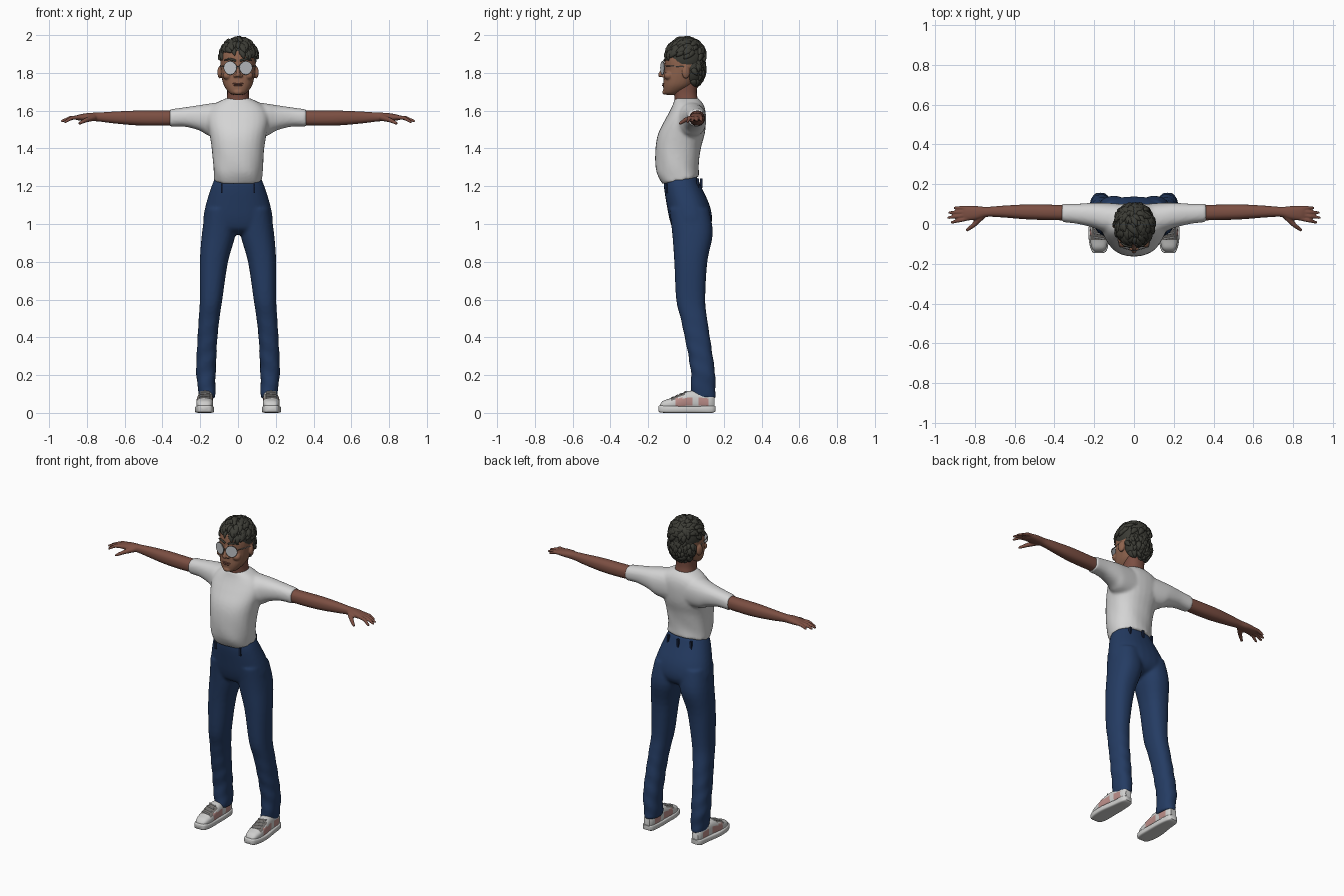
import bpy, bmesh, math, random
from mathutils import Vector, Matrix

random.seed(4)
if "Cube" in bpy.data.objects:
    bpy.data.objects.remove(bpy.data.objects["Cube"])


def material(name, r, g, b):
    m = bpy.data.materials.new(name)
    m.use_nodes = True
    m.diffuse_color = (r, g, b, 1)
    node = next(n for n in m.node_tree.nodes if n.type == "BSDF_PRINCIPLED")
    node.inputs["Base Color"].default_value = (r, g, b, 1)
    node.inputs["Roughness"].default_value = 0.8
    return m


HAIR = material("dark hair", .045, .045, .036)
FACE = material("face skin", .27, .125, .075)
SKIN = material("arm skin", .20, .078, .055)
SHIRT = material("white cotton", .66, .66, .66)
DENIM = material("navy denim", .018, .045, .125)
NAVY = material("dark navy", .008, .016, .045)
SHOE = material("shoe white", .62, .62, .61)
PINK = material("shoe pink", .50, .27, .25)
GREY = material("lace grey", .17, .16, .15)
LENS = material("lens silver", .52, .54, .56)


def spline(rows, steps=4):
    """Catmull-Rom interpolation of the section rows."""
    out = []
    for i in range(len(rows) - 1):
        a, b, c, d = (rows[max(0, min(len(rows) - 1, i + k))] for k in (-1, 0, 1, 2))
        for s in range(steps):
            t = s / steps
            out.append([.5 * (2*q + (r - p)*t + (2*p - 5*q + 4*r - s4)*t*t + (3*q - p - 3*r + s4)*t**3)
                        for p, q, r, s4 in zip(a, b, c, d)])
    return out + [list(rows[-1])]


def loft(bm, rows, axis="z", e=2.3, n=28, side=1, wrinkle=None):
    """Rows are (position, low a, high a, low b, high b) along the axis."""
    rings = []
    for t, a0, a1, b0, b1 in spline(rows):
        ring = []
        for k in range(n):
            ang = math.tau * k / n
            c, s = math.cos(ang), math.sin(ang)
            f = 1 + (wrinkle(t, ang) if wrinkle else 0)
            a = (a0 + a1)/2 + f*(a1 - a0)/2 * math.copysign(abs(c)**(2/e), c)
            b = (b0 + b1)/2 + f*(b1 - b0)/2 * math.copysign(abs(s)**(2/e), s)
            p = {"z": (a, b, t), "x": (t, a, b), "y": (a, t, b)}[axis]
            ring.append(bm.verts.new((p[0]*side, p[1], p[2])))
        rings.append(ring)
    for r, q in zip(rings, rings[1:]):
        for k in range(n):
            bm.faces.new((r[k], r[(k+1) % n], q[(k+1) % n], q[k]))
    bm.faces.new(rings[0])
    bm.faces.new(rings[-1])


def ball(bm, loc, size, rot=None, sub=3):
    m = Matrix.Translation(loc) @ (rot or Matrix()) @ Matrix.Diagonal((*size, 1))
    return bmesh.ops.create_icosphere(bm, subdivisions=sub, radius=1, matrix=m)["verts"]


def capsule(bm, p, q, r1, r2):
    p, q = Vector(p), Vector(q)
    m = Matrix.Translation((p + q)/2) @ (q - p).to_track_quat("Z", "Y").to_matrix().to_4x4()
    bmesh.ops.create_cone(bm, cap_ends=True, segments=12, radius1=r1, radius2=r2,
                          depth=(q - p).length, matrix=m)
    ball(bm, p, (r1,)*3, sub=2)
    ball(bm, q, (r2,)*3, sub=2)


def finish(name, bm, mats, voxel=0, smooth=0, rule=None):
    bmesh.ops.recalc_face_normals(bm, faces=bm.faces)
    if rule:
        for f in bm.faces:
            f.material_index = rule(f.calc_center_median(), f.normal)
    me = bpy.data.meshes.new(name)
    bm.to_mesh(me)
    bm.free()
    ob = bpy.data.objects.new(name, me)
    bpy.context.collection.objects.link(ob)
    for m in mats:
        me.materials.append(m)
    bpy.ops.object.select_all(action="DESELECT")
    ob.select_set(True)
    bpy.context.view_layer.objects.active = ob
    if voxel:
        r = ob.modifiers.new("fuse", "REMESH")
        r.mode, r.voxel_size, r.use_smooth_shade = "VOXEL", voxel, True
        s = ob.modifiers.new("soften", "SMOOTH")
        s.factor, s.iterations = .5, smooth
    else:
        bpy.ops.object.shade_smooth_by_angle(angle=math.radians(50))
    return ob


# Shirt: torso with short sleeves, hem dipping towards the front
bm = bmesh.new()
loft(bm, [(z, -w, w, lo, hi) for z, w, lo, hi in (
    (1.235, .128, -.125, .068), (1.30, .131, -.157, .067), (1.40, .139, -.162, .08),
    (1.48, .152, -.147, .10), (1.55, .165, -.112, .106), (1.60, .155, -.085, .103),
    (1.637, .12, -.068, .09), (1.665, .066, -.06, .067))],
    wrinkle=lambda z, a: .018*math.sin(5*a + 30*z)*max(0, min(1, (1.42 - z)*8)))
for v in bm.verts:
    v.co.z += .2 * v.co.y * max(0, min(1, (1.45 - v.co.z)/.2))
for s in (1, -1):
    loft(bm, [(.04, -.06, .10, 1.45, 1.652), (.15, -.04, .107, 1.465, 1.638), (.2, -.02, .107, 1.493, 1.63),
              (.28, 0, .102, 1.515, 1.618), (.362, .01, .102, 1.515, 1.607)], "x", side=s)
finish("shirt", bm, [SHIRT], .009, 5)

# Trousers: hips fused with two legs, creased below the knee
bm = bmesh.new()
loft(bm, [(z, -w, w, lo, hi) for z, w, lo, hi in (
    (1.25, .118, -.112, .058), (1.2, .14, -.117, .08), (1.1, .171, -.102, .125),
    (1.02, .184, -.086, .138), (.97, .17, -.065, .115), (.945, .09, -.02, .06))])
for s in (1, -1):
    loft(bm, [(1.08, .01, .172, -.088, .122), (.95, .012, .191, -.073, .142), (.8, .053, .202, -.062, .113),
              (.6, .083, .202, -.052, .102), (.5, .098, .208, -.028, .112), (.4, .109, .214, -.007, .127),
              (.3, .114, .219, .013, .142), (.2, .119, .221, .027, .155), (.12, .119, .21, .025, .157),
              (.075, .122, .206, .025, .157)], side=s,
         wrinkle=lambda z, a: .03*math.sin(65*z + 2*a)*max(0, min(1, (.55 - z)*4)))
finish("trousers", bm, [DENIM], .009, 4)

# Belt loops
bm = bmesh.new()
for x, y, z in ((.085, -.1, 1.19), (-.085, -.1, 1.19), (.08, .062, 1.215), (-.08, .062, 1.215), (0, .08, 1.215)):
    bmesh.ops.create_cube(bm, size=1, matrix=Matrix.Translation((x, y, z)) @ Matrix.Diagonal((.012, .014, .05, 1)))
finish("belt_loops", bm, [NAVY])

# Arms with spread fingers
for s, label in ((1, "left"), (-1, "right")):
    bm = bmesh.new()
    loft(bm, [(.33, .018, .094, 1.522, 1.6), (.45, .02, .098, 1.52, 1.6), (.55, .024, .098, 1.523, 1.6),
              (.66, .033, .092, 1.533, 1.595), (.74, .036, .086, 1.543, 1.59), (.79, .022, .09, 1.545, 1.588),
              (.84, .018, .09, 1.548, 1.58), (.86, .024, .084, 1.553, 1.573)], "x", side=s)
    for y0, x1, y1, z1 in ((.027, .915, .008, 1.54), (.045, .932, .032, 1.545),
                           (.062, .926, .057, 1.546), (.08, .902, .081, 1.548)):
        mid = (s*(x1 + .845)/2, (y0 + y1)/2, 1.562)
        capsule(bm, (s*.84, y0, 1.565), mid, .011, .010)
        capsule(bm, mid, (s*x1, y1, z1), .010, .007)
    capsule(bm, (s*.765, .04, 1.563), (s*.805, -.005, 1.55), .018, .012)
    capsule(bm, (s*.805, -.005, 1.55), (s*.838, -.03, 1.533), .012, .008)
    finish(label + "_arm", bm, [SKIN], .0045, 2)

# Neck and head
bm = bmesh.new()
loft(bm, [(1.6, -.065, .065, -.06, .07), (1.66, -.06, .06, -.06, .062), (1.7, -.057, .057, -.065, .057),
          (1.77, -.062, .062, -.07, .062)])
finish("neck", bm, [SKIN])
bm = bmesh.new()
loft(bm, [(z, -w, w, lo, hi) for z, w, lo, hi in (
    (1.684, .026, -.107, -.06), (1.695, .047, -.117, -.03), (1.73, .073, -.121, .03), (1.77, .085, -.118, .06),
    (1.82, .092, -.113, .085), (1.87, .093, -.113, .09), (1.92, .083, -.10, .085), (1.96, .05, -.055, .05))])
capsule(bm, (0, -.112, 1.84), (0, -.137, 1.788), .009, .012)
ball(bm, (0, -.112, 1.698), (.025, .014, .014))
for s in (1, -1):
    ball(bm, (s*.014, -.123, 1.785), (.011, .013, .009))
    ball(bm, (s*.055, -.092, 1.785), (.026, .025, .022))
    ball(bm, (s*.096, .0, 1.803), (.012, .022, .034), Matrix.Rotation(s*.3, 4, "Z"))
finish("head", bm, [FACE], .0045, 3)

# Mouth and eyebrows
bm = bmesh.new()
ball(bm, (0, -.117, 1.743), (.029, .0085, .005))
ball(bm, (0, -.118, 1.734), (.023, .009, .005))
finish("lips", bm, [SKIN])
bm = bmesh.new()
for s in (1, -1):
    capsule(bm, (s*.015, -.115, 1.866), (s*.045, -.108, 1.874), .006, .006)
    capsule(bm, (s*.045, -.108, 1.874), (s*.07, -.092, 1.867), .006, .003)
finish("eyebrows", bm, [HAIR])

# Glasses: teardrop lenses, rims, bridge and temple arms
lenses, frame = bmesh.new(), bmesh.new()
for s in (1, -1):
    place = (Matrix.Translation((s*.041, -.124, 1.826)) @ Matrix.Rotation(s*.3, 4, "Z")
             @ Matrix.Rotation(math.pi/2, 4, "X"))
    made = bmesh.ops.create_cone(lenses, cap_ends=True, segments=32, radius1=.034, radius2=.034, depth=.005)
    for v in made["verts"]:
        v.co.x *= 1 + 4*min(0, v.co.y)
        v.co = place @ v.co
    rim = [place @ Vector((.035*math.cos(a)*(1 + 4*min(0, .035*math.sin(a))), .035*math.sin(a), 0))
           for a in (math.tau*k/20 for k in range(20))]
    for k in range(20):
        capsule(frame, rim[k], rim[k-1], .0022, .0022)
    capsule(frame, (s*.073, -.113, 1.838), (s*.098, .0, 1.832), .0025, .0025)
capsule(frame, (-.01, -.132, 1.835), (.01, -.132, 1.835), .0025, .0025)
finish("lenses", lenses, [LENS])
finish("glasses_frame", frame, [GREY])

# Hair: rounded cap covered in overlapping locks
bm = bmesh.new()
top = (Vector((.002, -.004, 1.882)), Vector((.099, .105, .103)))
back = (Vector((0, .03, 1.82)), Vector((.091, .07, .098)))
for c, r in (top, back):
    ball(bm, c, r)
for i in range(230):
    c, r = top if i < 150 else back
    u = Vector([random.gauss(0, 1) for k in range(3)]).normalized()
    if c is top[0]:
        u.z = abs(u.z) + .05
        flow = Vector((.35, -.9, -.35 - (1 - u.z)))
    else:
        u.y = abs(u.y) + .15
        flow = Vector((.1, .1, -1))
    u.normalize()
    pos = c + Vector(a*b for a, b in zip(u, r))
    nrm = Vector(a/b for a, b in zip(u, r)).normalized()
    flow += Vector([random.uniform(-.5, .5) for k in range(3)])
    tan = (flow - nrm*flow.dot(nrm)).normalized()
    tan = (tan + nrm*.15).normalized()
    side = tan.cross(nrm).normalized()
    rot = Matrix((side, tan, side.cross(tan))).transposed().to_4x4()
    k = random.uniform(.75, 1.15) * (1 if c is top[0] else .8)
    lock = bmesh.ops.create_icosphere(bm, subdivisions=2, radius=1)["verts"]
    for v in lock:
        x, y, z = v.co
        local = Vector((x*.016*k*(1 - .55*y), y*.03*k, z*.011*k - .004*y*y))
        v.co = pos + (rot @ local)
finish("hair", bm, [HAIR])


# Shoes: sole, panelled upper and laces
def panels(c, n):
    if -.085 < c.y < .0 and n.z > .55:
        return 2
    if .035 < c.z < .08 and (-.06 < c.y < .03 or .07 < c.y < .12) and abs(n.x) > .5:
        return 1
    return 0


for s, label in ((1, "left"), (-1, "right")):
    bm = bmesh.new()
    loft(bm, [(-.146, .155, .2, .01, .035), (-.135, .138, .213, .002, .04), (-.09, .127, .226, 0, .038),
              (-.02, .127, .228, 0, .036), (.07, .128, .215, 0, .036), (.135, .135, .207, 0, .038),
              (.157, .15, .192, .008, .036)], "y", e=5, side=s)
    finish(label + "_sole", bm, [SHOE])
    bm = bmesh.new()
    loft(bm, [(-.138, .155, .2, .015, .045), (-.12, .14, .212, .015, .064), (-.08, .132, .22, .015, .078),
              (-.03, .132, .22, .015, .1), (.02, .132, .214, .015, .117), (.08, .132, .208, .015, .115),
              (.13, .138, .203, .015, .105), (.152, .15, .19, .015, .09)], "y", e=2.6, side=s)
    finish(label + "_shoe_upper", bm, [SHOE, PINK, GREY], rule=panels)
    bm = bmesh.new()
    for k in range(4):
        y, z = -.075 + .022*k, .08 + .0095*k
        capsule(bm, (s*.152, y, z), (s*.2, y + .008, z + .003), .004, .004)
    finish(label + "_laces", bm, [SHOE])
